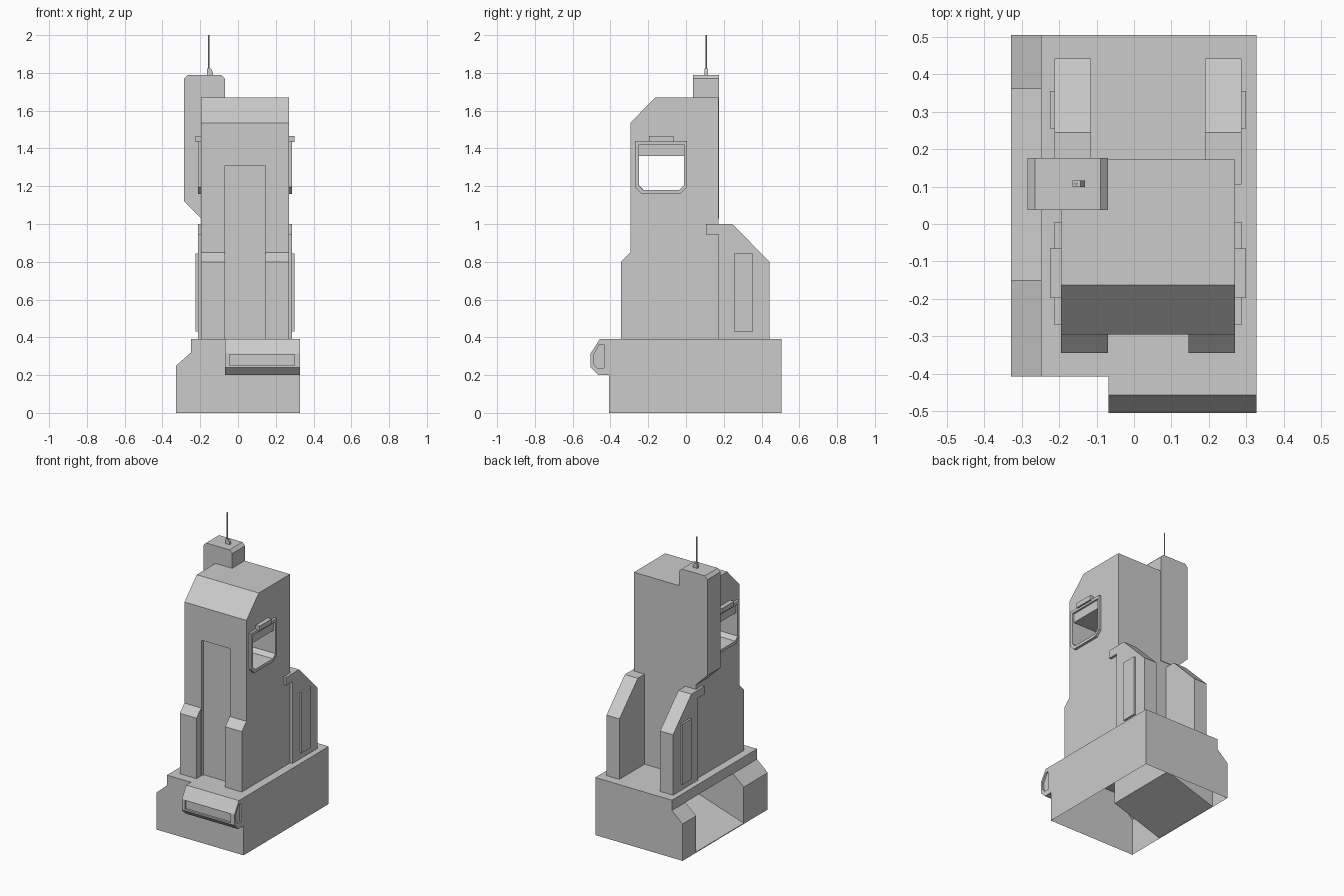
import bpy, bmesh
from mathutils import Vector

if "Cube" in bpy.data.objects:
    bpy.data.objects.remove(bpy.data.objects["Cube"])

CX = 0.0375  # mirror plane of the tower


def prism(name, axis, pts, a, b):
    """Extrude a 2D profile along x (pts = y,z) or y (pts = x,z)."""
    bm = bmesh.new()
    place = (lambda p, t: (t, p[0], p[1])) if axis == 'x' else (lambda p, t: (p[0], t, p[1]))
    lo = [bm.verts.new(place(p, a)) for p in pts]
    hi = [bm.verts.new(place(p, b)) for p in pts]
    bm.faces.new(lo)
    bm.faces.new(hi)
    n = len(pts)
    for i in range(n):
        j = (i + 1) % n
        bm.faces.new((lo[i], lo[j], hi[j], hi[i]))
    bmesh.ops.recalc_face_normals(bm, faces=bm.faces)
    me = bpy.data.meshes.new(name)
    bm.to_mesh(me)
    bm.free()
    ob = bpy.data.objects.new(name, me)
    bpy.context.collection.objects.link(ob)
    return ob


def pair(name, pts, a, b):
    """Right and left copies of a side part."""
    return (prism(name + "_right", 'x', pts, a, b),
            prism(name + "_left", 'x', pts, 2 * CX - b, 2 * CX - a))


def rect(u0, u1, v0, v1):
    return [(u0, v0), (u1, v0), (u1, v1), (u0, v1)]


def window(y0, y1, z0, z1, c):
    """Opening with cut lower corners."""
    return [(y0 + c, z0), (y1 - c, z0), (y1, z0 + c), (y1, z1), (y0, z1), (y0, z0 + c)]


def cut(ob, cutter):
    cutter.hide_render = True
    mod = ob.modifiers.new("cut", 'BOOLEAN')
    mod.operation, mod.solver, mod.object = 'DIFFERENCE', 'EXACT', cutter
    bpy.context.view_layer.objects.active = ob
    bpy.ops.object.modifier_apply(modifier=mod.name)
    bpy.data.objects.remove(cutter)


# base: open-bottomed shell with a ramped bay in the left side
base = prism("base", 'y', [(-0.328, 0), (0.327, 0), (0.327, 0.39), (-0.248, 0.39),
                           (-0.248, 0.32), (-0.328, 0.25)], -0.407, 0.505)
cut(base, prism("bay_cutter", 'y', [(-0.40, -0.018), (-0.335, 0.003), (0.03, 0.12),
                                    (0.03, 0.32), (-0.40, 0.32)], -0.15, 0.36))
bm = bmesh.new()
bm.from_mesh(base.data)
bottom = [f for f in bm.faces if max(v.co.z for v in f.verts) < 0.001]
bmesh.ops.delete(bm, geom=bottom, context='FACES')
bm.to_mesh(base.data)
bm.free()

# front lamp box with inset panels on its front and right side
box = prism("front_box", 'x', [(-0.407, 0.2), (-0.465, 0.2), (-0.505, 0.24), (-0.505, 0.315),
                               (-0.457, 0.39), (-0.407, 0.39)], -0.068, 0.327)
cut(box, prism("panel_cutter", 'y', rect(-0.045, 0.298, 0.25, 0.31), -0.55, -0.492))
cut(box, prism("side_panel_cutter", 'x', [(-0.435, 0.237), (-0.47, 0.237), (-0.488, 0.26),
                                          (-0.488, 0.31), (-0.458, 0.363), (-0.435, 0.363)],
               0.315, 0.4))

# tower with front groove and window tunnel
tower = prism("tower", 'x', [(-0.295, 0.39), (0.172, 0.39), (0.172, 1.67), (-0.163, 1.67),
                             (-0.295, 1.535)], -0.195, 0.27)
cut(tower, prism("groove_cutter", 'y', rect(-0.068, 0.145, 0.3, 1.31), -0.4, -0.273))
cut(tower, prism("tunnel_cutter", 'x', window(-0.25, -0.01, 1.18, 1.36, 0.025), -0.4, 0.4))

# front corner pillars
pair("front_pillar", [(-0.275, 0.39), (-0.345, 0.39), (-0.345, 0.8), (-0.295, 0.85),
                      (-0.275, 0.85)], 0.145, 0.27)

# window frames with a recessed blind, and awnings
for frame in pair("window_frame", window(-0.27, 0.005, 1.16, 1.44, 0.035), 0.265, 0.287):
    right = frame.name.endswith("right")
    pocket = (0.275, 0.4) if right else (-0.4, -0.2)
    cut(frame, prism("pocket_cutter", 'x', window(-0.25, -0.01, 1.18, 1.42, 0.025), *pocket))
    cut(frame, prism("opening_cutter", 'x', window(-0.25, -0.01, 1.18, 1.36, 0.025), -0.4, 0.4))
pair("window_awning", rect(-0.197, -0.065, 1.433, 1.465), 0.265, 0.299)

# rear fins and their side panels
pair("rear_fin", [(0.105, 0.945), (0.105, 1.0), (0.245, 1.0), (0.442, 0.8), (0.442, 0.39),
                  (0.172, 0.39), (0.172, 0.945)], 0.19, 0.287)
pair("fin_panel", rect(0.255, 0.355, 0.432, 0.843), 0.28, 0.299)

# side shaft rising above the roof
prism("side_shaft", 'y', [(-0.285, 1.12), (-0.195, 1.03), (-0.07, 1.03), (-0.07, 1.77),
                          (-0.09, 1.79), (-0.265, 1.79), (-0.285, 1.77)], 0.037, 0.176)

# antenna
prism("antenna_base", 'y', [(-0.164, 1.785), (-0.132, 1.785), (-0.132, 1.803), (-0.143, 1.822),
                            (-0.164, 1.822)], 0.099, 0.116)
bpy.ops.mesh.primitive_cylinder_add(vertices=6, radius=0.004, depth=0.2,
                                    location=(-0.155, 0.107, 1.9))
bpy.context.object.name = "antenna"
